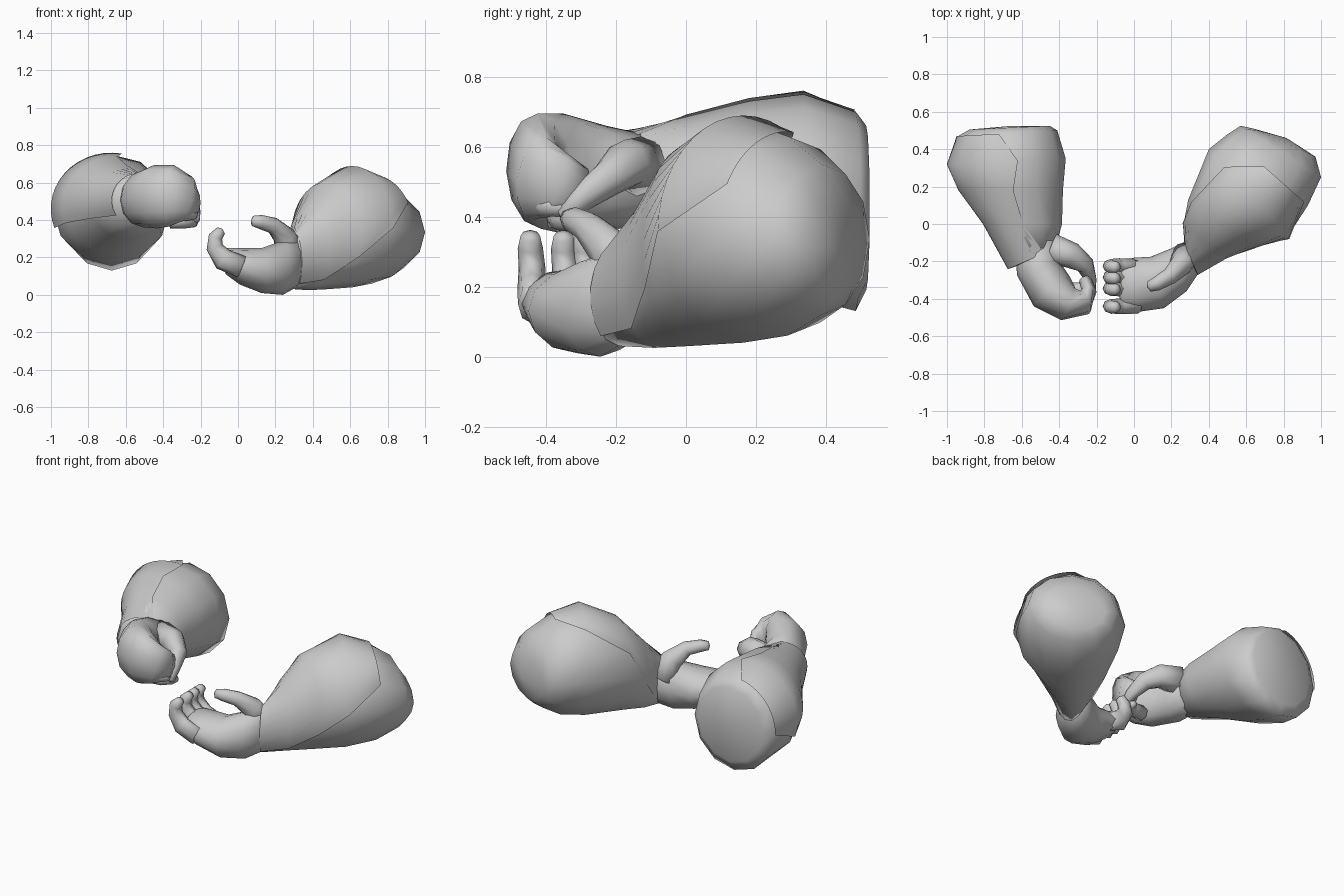
import bpy, bmesh, math
from mathutils import Vector as V

grey = bpy.data.materials.new("plain grey")
grey.diffuse_color = (0.6, 0.6, 0.6, 1)


def loft(name, rings, n=12, arcs=None, scale=1.0, bulge=0.0):
    """Skin over rings (centre, half-width vector, half-height vector); arcs leave it open."""
    bm = bmesh.new()
    rows = []
    for i, (c, u, v) in enumerate(rings):
        if arcs:
            a0, a1 = arcs[i]
            angs = [math.radians(a0 + (a1 - a0) * k / n) for k in range(n + 1)]
        else:
            angs = [2 * math.pi * k / n for k in range(n)]
        rows.append([bm.verts.new(c + scale * (u * math.cos(a) + v * math.sin(a))) for a in angs])
    m = len(rows[0])
    for r, s in zip(rows, rows[1:]):
        for k in range(m if not arcs else m - 1):
            j = (k + 1) % m
            bm.faces.new((r[k], r[j], s[j], s[k]))
    if not arcs:
        # rounded end caps
        for row, c, nxt in ((rows[0], rings[0][0], rings[1][0]), (rows[-1], rings[-1][0], rings[-2][0])):
            tip = bm.verts.new(c + (c - nxt).normalized() * bulge)
            for k in range(m):
                bm.faces.new((row[k], row[(k + 1) % m], tip))
    bmesh.ops.recalc_face_normals(bm, faces=bm.faces)
    me = bpy.data.meshes.new(name)
    bm.to_mesh(me)
    bm.free()
    me.materials.append(grey)
    for p in me.polygons:
        p.use_smooth = True
    ob = bpy.data.objects.new(name, me)
    bpy.context.collection.objects.link(ob)
    return ob


def sections(rows):
    """Rows of left x, left y, right x, right y, bottom z, top z."""
    out = []
    for lx, ly, rx, ry, z0, z1 in rows:
        out.append((V(((lx + rx) / 2, (ly + ry) / 2, (z0 + z1) / 2)),
                    V(((rx - lx) / 2, (ry - ly) / 2, 0)), V((0, 0, (z1 - z0) / 2))))
    return out


def tube(name, rows, side, n=8, bulge=0.01):
    """Rows of x, y, z, half-width along side, half-thickness."""
    pts = [V(r[:3]) for r in rows]
    rings = []
    for i, r in enumerate(rows):
        t = (pts[min(i + 1, len(pts) - 1)] - pts[max(i - 1, 0)]).normalized()
        v = V(side).cross(t).normalized()
        rings.append((pts[i], t.cross(v) * r[3], v * r[4]))
    return loft(name, rings, n, bulge=bulge)


# Right forearm sleeve, wrist to elbow
right = sections([
    (0.27, -0.11, 0.34, -0.27, 0.03, 0.32),
    (0.265, 0.0, 0.49, -0.18, 0.025, 0.45),
    (0.29, 0.13, 0.65, -0.12, 0.03, 0.59),
    (0.40, 0.40, 0.82, -0.07, 0.04, 0.675),
    (0.50, 0.48, 0.93, 0.10, 0.06, 0.63),
    (0.57, 0.525, 1.0, 0.25, 0.12, 0.55),
    (0.64, 0.51, 0.97, 0.36, 0.17, 0.45)])
loft("right_sleeve", right, bulge=0.03)
loft("right_sleeve_flap", right[:5], n=14, scale=1.045,
     arcs=[(-50, 230), (-45, 185), (-22, 150), (0, 125), (30, 95)])

# Left forearm sleeve
left = sections([
    (-0.67, -0.24, -0.42, -0.13, 0.37, 0.64),
    (-0.80, 0.0, -0.385, 0.0, 0.30, 0.685),
    (-0.93, 0.18, -0.38, 0.18, 0.22, 0.73),
    (-0.99, 0.32, -0.365, 0.35, 0.17, 0.75),
    (-0.94, 0.47, -0.41, 0.50, 0.13, 0.70),
    (-0.88, 0.505, -0.45, 0.525, 0.19, 0.66)])
loft("left_sleeve", left, bulge=0.01)
loft("left_sleeve_flap", left[:5], n=14, scale=1.035,
     arcs=[(60, 215), (90, 205), (88, 200), (80, 200), (100, 180)])

# Right hand: open cupped palm
loft("right_palm", sections([
    (0.30, -0.08, 0.36, -0.24, 0.05, 0.30),
    (0.20, -0.13, 0.28, -0.36, 0.0, 0.29),
    (0.09, -0.175, 0.16, -0.45, 0.01, 0.25),
    (0.0, -0.18, 0.02, -0.47, 0.055, 0.25),
    (-0.07, -0.20, -0.06, -0.46, 0.11, 0.25)]), bulge=0.03)
# Three fingers held together and one apart
for i, y in enumerate((-0.225, -0.285, -0.345, -0.44)):
    tube(f"right_finger_{i + 1}", [
        (0.02, y, 0.15, 0.04, 0.06), (-0.08, y, 0.19, 0.042, 0.06),
        (-0.125, y, 0.255, 0.038, 0.045), (-0.12, y - 0.005, 0.31, 0.036, 0.038),
        (-0.09, y - 0.005, 0.345, 0.028, 0.026)], (0, 1, 0))
tube("right_thumb", [
    (0.28, -0.17, 0.20, 0.08, 0.09), (0.25, -0.22, 0.31, 0.06, 0.065),
    (0.19, -0.28, 0.37, 0.045, 0.045), (0.12, -0.32, 0.39, 0.038, 0.038),
    (0.08, -0.335, 0.395, 0.028, 0.028)], (0.5, -0.8, 0))

# Left hand: curled fist
tube("left_fist", [
    (-0.52, -0.10, 0.50, 0.13, 0.12), (-0.51, -0.24, 0.51, 0.15, 0.12),
    (-0.44, -0.36, 0.525, 0.17, 0.125), (-0.355, -0.42, 0.53, 0.165, 0.10),
    (-0.275, -0.42, 0.51, 0.125, 0.07), (-0.24, -0.36, 0.49, 0.09, 0.04),
    (-0.26, -0.30, 0.47, 0.07, 0.035)], (0, 0, 1), n=12)
tube("left_thumb", [
    (-0.44, -0.13, 0.54, 0.09, 0.08), (-0.33, -0.17, 0.55, 0.07, 0.07),
    (-0.26, -0.22, 0.51, 0.055, 0.05), (-0.23, -0.30, 0.45, 0.038, 0.03),
    (-0.225, -0.35, 0.40, 0.025, 0.022)], (0, 0, 1))
# Curled lower fingertips
for i, (y, z) in enumerate(((-0.42, 0.44), (-0.36, 0.40))):
    tube(f"left_fingertip_{i + 1}", [
        (-0.36, y, z, 0.045, 0.045), (-0.28, y + 0.01, z - 0.005, 0.04, 0.04),
        (-0.24, y + 0.04, z - 0.01, 0.03, 0.03), (-0.235, y + 0.08, z - 0.02, 0.02, 0.02)],
        (0, 0, 1))
